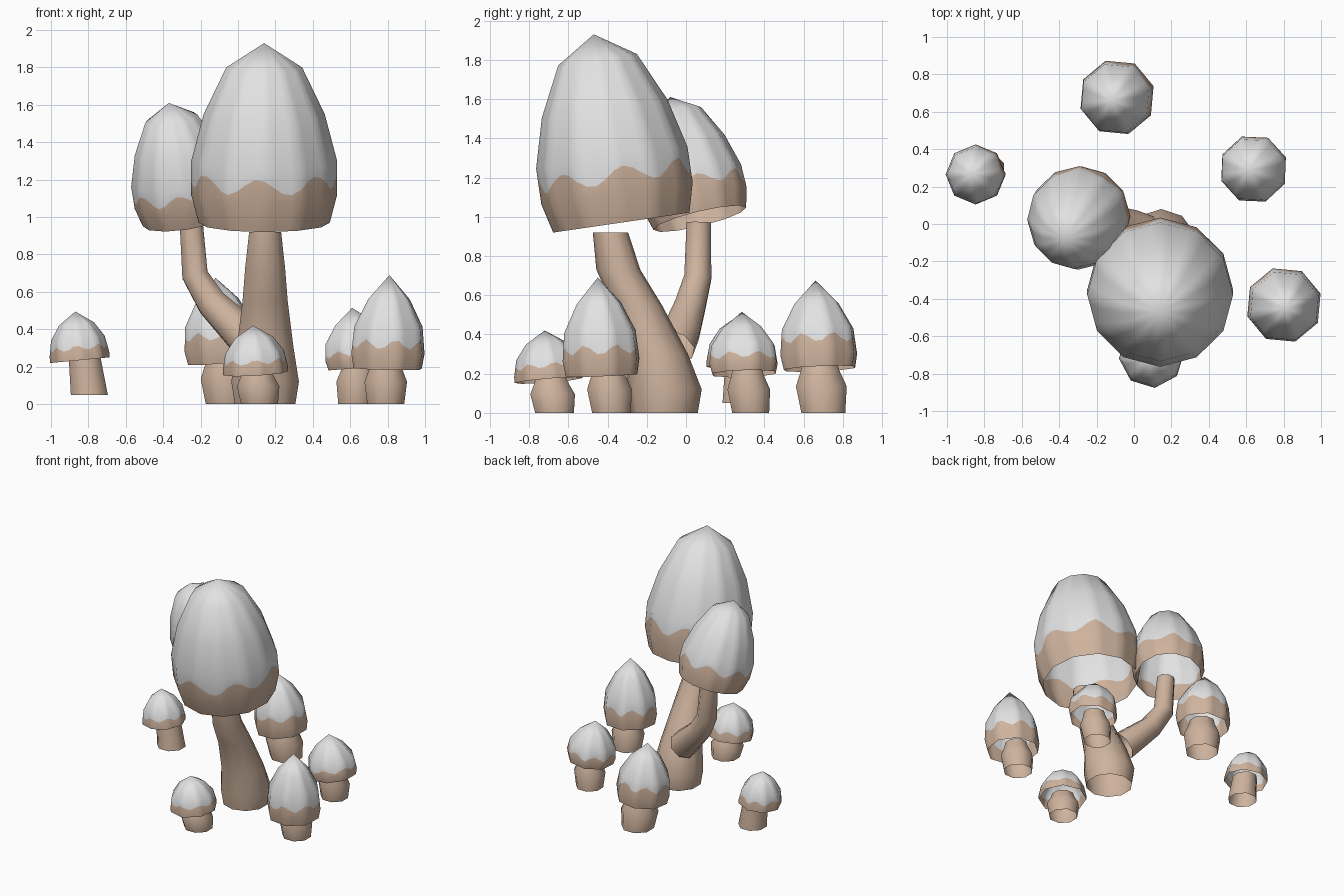
import bpy
import bmesh
import math
from mathutils import Vector

if "Cube" in bpy.data.objects:
    bpy.data.objects.remove(bpy.data.objects["Cube"])


def material(name, rgb):
    m = bpy.data.materials.new(name)
    m.diffuse_color = (*rgb, 1)
    m.use_nodes = True
    m.node_tree.nodes["Principled BSDF"].inputs["Base Color"].default_value = m.diffuse_color
    return m


TAN = material("warm_tan", (0.62, 0.45, 0.34))
WHITE = material("soft_white", (0.76, 0.76, 0.76))


def build(name, rings, is_white=lambda i: False, apex=None):
    """Skin a list of equal rings; close on an apex if one is given."""
    bm = bmesh.new()
    loops = [[bm.verts.new(p) for p in ring] for ring in rings]
    n = len(loops[0])
    tip = bm.verts.new(apex) if apex else None
    for i, low in enumerate(loops):
        for j in range(n):
            k = (j + 1) % n
            if i + 1 < len(loops):
                f = bm.faces.new((low[j], low[k], loops[i + 1][k], loops[i + 1][j]))
            elif tip:
                f = bm.faces.new((low[j], low[k], tip))
            else:
                continue
            f.smooth = True
            f.material_index = int(is_white(i))
    me = bpy.data.meshes.new(name)
    bm.to_mesh(me)
    bm.free()
    me.materials.append(TAN)
    me.materials.append(WHITE)
    ob = bpy.data.objects.new(name, me)
    bpy.context.collection.objects.link(ob)
    return ob


def cap(name, base, apex, radius, profile, sides, border, phase=0.0, waves=7, amp=0.045):
    """Open shell from rim centre to apex with a wavy colour border.
    The border must lie between profile rings 1 and 2."""
    base, apex = Vector(base), Vector(apex)
    axis = apex - base
    rot = Vector((0, 0, 1)).rotation_difference(axis)
    sub = 4  # columns per flat side, so the border can wave

    def point(col, t, r):
        def corner(c):
            a = phase + math.tau * c / sides
            return Vector((math.cos(a), math.sin(a), 0))
        p = corner(col // sub).lerp(corner(col // sub + 1), col % sub / sub)
        return base + axis * t + rot @ (p * r * radius)

    cols = range(sides * sub)
    rings = [[point(c, t, r) for c in cols] for t, r in profile[:-1]]
    (t1, r1), (t2, r2) = profile[1], profile[2]
    wavy = []
    for c in cols:
        t = border + amp * math.sin(waves * math.tau * c / len(cols) + 0.6)
        t = min(max(t, t1 + 0.01), t2 - 0.01)
        wavy.append(point(c, t, r1 + (r2 - r1) * (t - t1) / (t2 - t1)))
    rings.insert(2, wavy)
    return build(name, rings, lambda i: i >= 2, apex)


def stem(name, path, sides=8, level=True):
    """Open tube through (x, y, z, radius) points; rings level or across the path."""
    pts = [Vector(p[:3]) for p in path]
    rings = []
    for i, p in enumerate(pts):
        d = pts[min(i + 1, len(pts) - 1)] - pts[max(i - 1, 0)]
        up = Vector((0, 0, 1))
        rot = up.rotation_difference(up if level else d)
        rings.append([p + rot @ Vector((math.cos(a), math.sin(a), 0)) * path[i][3]
                      for a in (math.tau * (j + 0.5) / sides for j in range(sides))])
    return build(name, rings)


TALL = [(0, .90), (.155, 1), (.345, 1), (.605, .83), (.865, .52), (1, 0)]
BELL = [(0, .93), (.16, 1), (.45, .93), (.74, .57), (1, 0)]
FLARED = [(0, 1), (.12, 1), (.45, .90), (.75, .58), (1, 0)]

# Main mushroom and its side branch
cap("main_cap", (.14, -.33, .97), (.14, -.47, 1.93), .39, TALL, 12, .25, waves=7, amp=.045)
cap("branch_cap", (-.27, .07, .99), (-.37, -.08, 1.61), .27, TALL, 12, .25, waves=7, amp=.045)
stem("main_stem", [(.145, -.11, 0, .17), (.145, -.11, .12, .19), (.145, -.15, .30, .16),
                   (.145, -.25, .55, .127), (.145, -.345, .73, .112), (.145, -.385, .92, .09)], 10)
stem("branch_stem", [(.06, -.06, .34, .11), (-.02, -.02, .42, .10), (-.14, .02, .54, .085),
                     (-.23, .06, .69, .075), (-.25, .065, .97, .067)], 8, level=False)

# Small mushrooms: cap rim centre, apex, radius, profile, border, phase, stem foot, stem top, radius
small = {
    "right": ((.80, -.43, .19), (.81, -.45, .69), .205, BELL, .27, .3,
              (.79, -.38, 0), (.79, -.40, .24), .11),
    "back_right": ((.645, .295, .20), (.61, .285, .515), .185, BELL, .26, .35,
                   (.63, .33, 0), (.64, .31, .24), .105),
    "back": ((-.085, .68, .225), (-.12, .66, .675), .205, BELL, .33, .3,
             (-.06, .70, 0), (-.08, .68, .27), .125),
    "left": ((-.845, .265, .235), (-.87, .265, .495), .16, FLARED, .25, 0,
             (-.795, .285, .05), (-.82, .285, .25), .107),
    "front": ((.095, -.70, .165), (.08, -.72, .42), .175, FLARED, .27, .1,
              (.115, -.67, 0), (.10, -.69, .19), .11),
}
for side, (base, apex, r, prof, border, phase, foot, top, sr) in small.items():
    cap(side + "_small_cap", base, apex, r, prof, 8, border, phase, waves=7, amp=.05)
    a, b = Vector(foot), Vector(top)
    if side == "left":  # plain tapered stem
        widths = [(0, 1), (1, .86)]
    else:  # stem with a bulging foot
        widths = [(0, .97), (.5, 1.12), (.8, .85), (1, .75)]
    stem(side + "_small_stem", [(*a.lerp(b, t), sr * w) for t, w in widths], 8)
